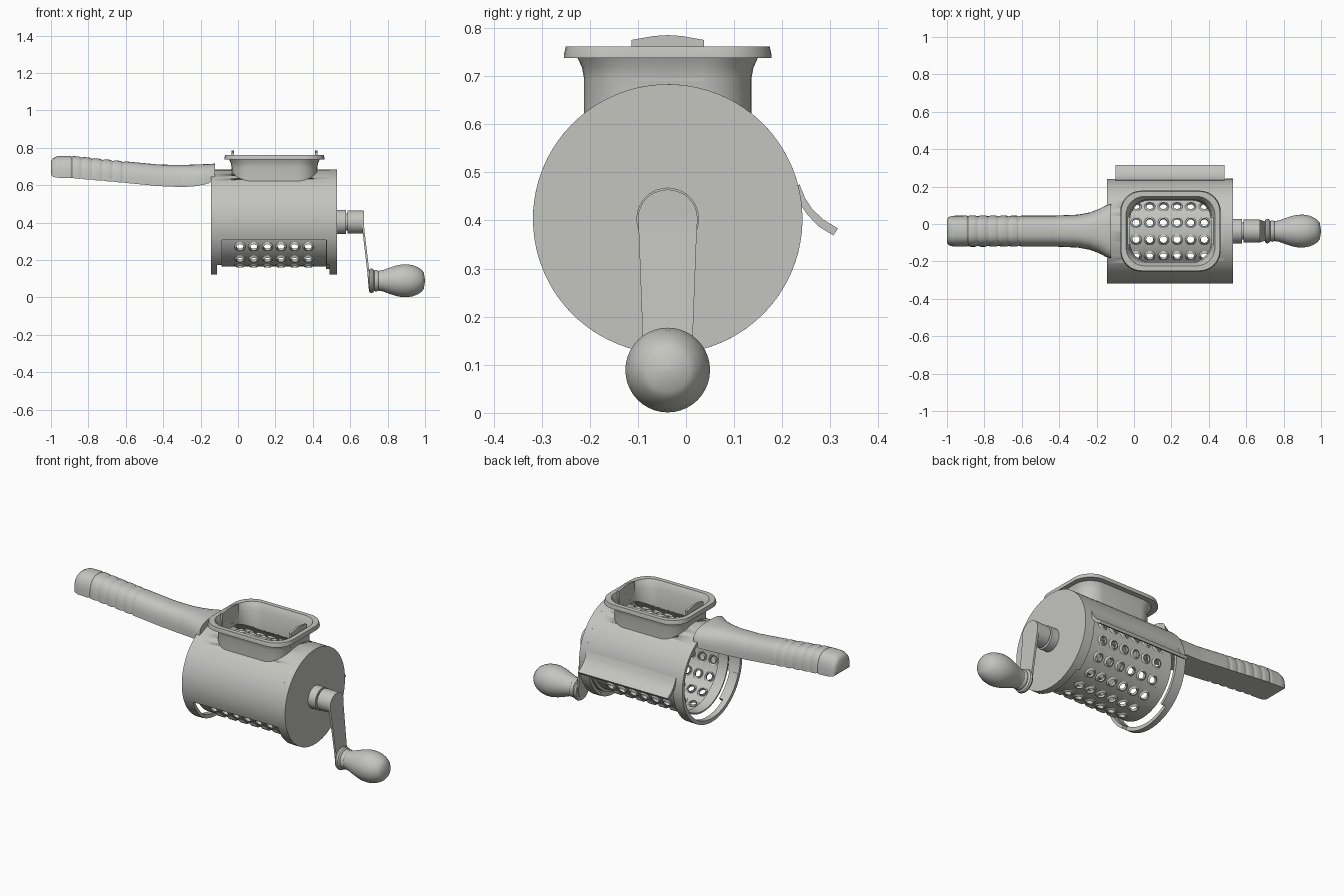
import bpy, bmesh, math
from math import sin, cos, pi, radians

if "Cube" in bpy.data.objects:
    bpy.data.objects.remove(bpy.data.objects["Cube"])

CY, CZ = -0.038, 0.403          # drum axis runs along x
GREY = bpy.data.materials.new("grey plastic")
GREY.diffuse_color = (0.55, 0.55, 0.53, 1)
GREY.use_nodes = True
GREY.node_tree.nodes["Principled BSDF"].inputs["Base Color"].default_value = GREY.diffuse_color


def finish(name, bm, angle=35):
    bmesh.ops.remove_doubles(bm, verts=bm.verts, dist=1e-5)
    bmesh.ops.recalc_face_normals(bm, faces=bm.faces)
    me = bpy.data.meshes.new(name)
    bm.to_mesh(me)
    bm.free()
    ob = bpy.data.objects.new(name, me)
    bpy.context.collection.objects.link(ob)
    me.materials.append(GREY)
    bpy.ops.object.select_all(action='DESELECT')
    ob.select_set(True)
    bpy.context.view_layer.objects.active = ob
    bpy.ops.object.shade_smooth_by_angle(angle=radians(angle))
    return ob


def loft(name, rings, caps=True, loop=False, angle=35):
    """Skin a list of closed point rings."""
    bm = bmesh.new()
    vs = [[bm.verts.new(p) for p in r] for r in rings]
    n = len(vs[0])
    for a, b in zip(vs, vs[1:] + ([vs[0]] if loop else [])):
        for i in range(n):
            j = (i + 1) % n
            bm.faces.new((a[i], a[j], b[j], b[i]))
    if caps and not loop:
        bm.faces.new(vs[0])
        bm.faces.new(vs[-1])
    return finish(name, bm, angle)


def arc(name, x0, x1, r0, r1, a0=0, a1=360):
    """Curved wall around the drum axis; angles go from back (+y) over the top."""
    n = max(4, round((a1 - a0) / 4))
    full = a1 - a0 == 360
    rings = []
    for i in range(n if full else n + 1):
        a = radians(a0 + (a1 - a0) * i / n)
        rings.append([(x, CY + r * cos(a), CZ + r * sin(a))
                      for x, r in ((x0, r0), (x1, r0), (x1, r1), (x0, r1))])
    return loft(name, rings, loop=full)


def lathe(name, profile, cy, cz, n=40):
    """Turned part along x from (x, radius) pairs."""
    return loft(name, [[(x, cy + r * cos(2*pi*i/n), cz + r * sin(2*pi*i/n))
                        for i in range(n)] for x, r in profile])


def rounded(hx, hy, z, c, k=8):
    """Rounded rectangle ring; z may be a height or a function of y."""
    pts = []
    for q, (sx, sy) in enumerate(((1, 1), (-1, 1), (-1, -1), (1, -1))):
        for i in range(k + 1):
            a = pi / 2 * (q + i / k)
            x = 0.195 + sx * (hx - c) + c * cos(a)
            y = CY + sy * (hy - c) + c * sin(a)
            pts.append((x, y, z(y) if callable(z) else z))
    return pts


# Housing: curved cover with a feed opening, side strips, ring and end disc
cover = arc("housing_cover", -0.145, 0.49, 0.262, 0.28, 10, 200)
cutter = loft("feed_cutter", [rounded(0.218, 0.164, z, 0.1) for z in (0.5, 0.9)])
mod = cover.modifiers.new("feed opening", 'BOOLEAN')
mod.object, mod.operation, mod.solver = cutter, 'DIFFERENCE', 'EXACT'
bpy.context.view_layer.objects.active = cover
bpy.ops.object.modifier_apply(modifier=mod.name)
bpy.data.objects.remove(cutter)

arc("open_end_ring", -0.145, -0.112, 0.258, 0.28, 200, 370)
for x0, x1, side in ((-0.112, -0.085, "left"), (0.472, 0.49, "right")):
    arc(side + "_front_strip", x0, x1, 0.262, 0.28, 200, 235)
    arc(side + "_back_strip", x0, x1, 0.262, 0.28, -55, 10)
lathe("end_disc", [(0.49, 0.28), (0.53, 0.28)], CY, CZ, 90)
arc("drum_collar", 0.47, 0.49, 0.235, 0.252)

# Rear deflector flap
flap = [(0.236, 0.475), (0.247, 0.447), (0.262, 0.424), (0.285, 0.402), (0.316, 0.383)]
inner = [(0.222, 0.465), (0.236, 0.435), (0.253, 0.411), (0.276, 0.387), (0.306, 0.369)]
loft("rear_flap", [[(x, y, z) for y, z in flap + inner[::-1]] for x in (-0.1, 0.485)])

# Grating drum: square cells, each with a raised round hole
bm = bmesh.new()
ROWS, SEG, R = 16, 16, 0.237


def on_drum(x, arc_len, r):
    a = arc_len / R
    return bm.verts.new((x, CY + r * cos(a), CZ + r * sin(a)))


cw, ch = 0.073, 2 * pi * R / ROWS
for row in range(ROWS):
    s = (row + 0.5) * ch
    for col in range(6):
        x = 0.011 + col * cw
        loops = [[] for _ in range(4)]
        for i in range(SEG):
            a = 2 * pi * i / SEG
            m = max(abs(cos(a)), abs(sin(a)))
            for lp, (u, v, r) in zip(loops, ((cos(a)/m*cw/2, sin(a)/m*ch/2, R),
                                             (cos(a)*.03, sin(a)*.03, R),
                                             (cos(a)*.020, sin(a)*.020, R + .008),
                                             (cos(a)*.019, sin(a)*.019, R - .007))):
                lp.append(on_drum(x + u, s + v, r))
        for p, q in zip(loops, loops[1:]):
            for i in range(SEG):
                j = (i + 1) % SEG
                bm.faces.new((p[i], p[j], q[j], q[i]))
finish("grating_drum", bm, 30)
arc("drum_left_band", -0.088, 0.011 - cw / 2, R - 0.008, R)
arc("drum_right_band", 0.011 + 5.5 * cw, 0.472, R - 0.008, R)

# Hopper with flared rim, its foot following the housing curve
foot = lambda y: CZ + math.sqrt(0.265 ** 2 - (y - CY) ** 2)
loft("hopper", [rounded(*r) for r in (
    (0.228, 0.174, foot, 0.105), (0.229, 0.174, 0.695, 0.105),
    (0.233, 0.178, 0.717, 0.105), (0.242, 0.187, 0.737, 0.105),
    (0.268, 0.216, 0.737, 0.11), (0.268, 0.216, 0.743, 0.11),
    (0.264, 0.212, 0.761, 0.11), (0.238, 0.186, 0.761, 0.1),
    (0.234, 0.18, 0.75, 0.1), (0.222, 0.167, 0.72, 0.1), (0.216, 0.163, foot, 0.1))],
    loop=True)

# Guide tabs at both short sides of the hopper
tab = [(-0.075, 0.69), (0.075, 0.69), (0.075, 0.775), (0.03, 0.783),
       (0, 0.785), (-0.03, 0.783), (-0.075, 0.775)]
for s, side in ((-1, "left"), (1, "right")):
    loft(side + "_hopper_tab", [[(0.195 + s * d, CY + y, z) for y, z in tab]
                                for d in (0.216, 0.229)])

# Handle: rounded top, flat underside, flared at the housing, ribbed grip
stations = [(-1.0, .062, .655, .728), (-.99, .076, .645, .743), (-.965, .082, .64, .756),
            (-.88, .084, .637, .756), (-.6, .083, .612, .727), (-.42, .083, .595, .71),
            (-.3, .088, .59, .708), (-.235, .1, .594, .71), (-.185, .119, .602, .712),
            (-.15, .138, .612, .714), (-.122, .145, .65, .715)]


def handle_ring(x, w, zb, zt):
    n, pts = 20, []
    for i in range(n + 1):
        t = pi * i / n
        c = cos(t)
        pts.append((x, CY + w * math.copysign(abs(c) ** 0.75, c),
                    zb + (zt - zb) * abs(sin(t)) ** 0.75))
    return pts


rings = []
for p, q in zip(stations, stations[1:]):
    steps = max(1, round((q[0] - p[0]) / 0.008))
    for i in range(steps):
        x, w, zb, zt = (u + (v - u) * i / steps for u, v in zip(p, q))
        if -0.89 < x < -0.6:
            d = 0.005 * max(0, cos(2 * pi * (x + 0.89) / 0.055)) ** 2
            w, zb, zt = w - d, zb + d / 2, zt - d
        rings.append(handle_ring(x, w, zb, zt))
rings.append(handle_ring(*stations[-1]))
loft("handle", rings, angle=50)

# Crank: hub, shaft, arm and turned knob
lathe("drive_hub", [(0.52, 0.065), (0.577, 0.065)], CY, CZ)
lathe("crank_pin", [(0.57, 0.045), (0.59, 0.045)], CY, CZ)
lathe("crank_hub", [(0.585, 0.061), (0.672, 0.061)], CY, CZ)

KZ = 0.089
rings = []
for i in range(9):                       # rounded top of arm
    a = pi / 2 * (1 - i / 8)
    rings.append((0.662, 0.004 + 0.058 * cos(a), CZ + 0.06 * sin(a)))
rings += [(0.664, 0.06, 0.37), (0.692, 0.051, 0.13), (0.695, 0.049, KZ),
          (0.698, 0.035, 0.055), (0.7, 0.012, 0.04)]
loft("crank_arm", [[(x, CY - w, z), (x + .011, CY - w, z), (x + .011, CY + w, z),
                    (x, CY + w, z)] for x, w, z in rings])
lathe("knob", [(0.70, 0.05), (0.703, 0.062), (0.712, 0.066), (0.722, 0.063),
               (0.729, 0.053), (0.733, 0.056), (0.742, 0.057), (0.75, 0.053),
               (0.775, 0.057), (0.81, 0.07), (0.845, 0.081), (0.875, 0.087),
               (0.905, 0.088), (0.935, 0.083), (0.96, 0.073), (0.98, 0.06),
               (0.993, 0.045), (1.0, 0.003)], CY, KZ)
